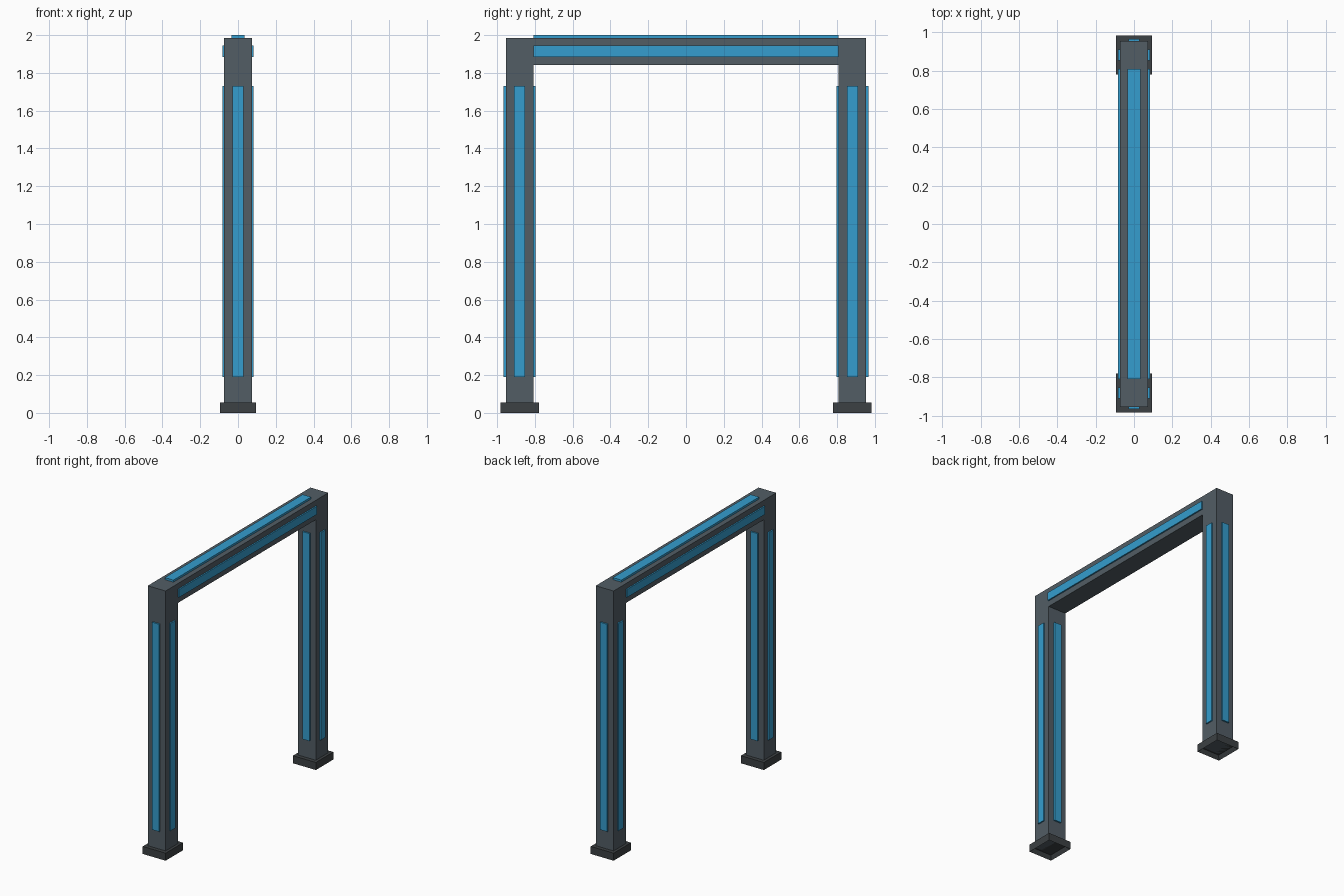
import bpy, bmesh
from mathutils import Matrix, Vector

if "Cube" in bpy.data.objects:
    bpy.data.objects.remove(bpy.data.objects["Cube"])


def material(name, color):
    m = bpy.data.materials.new(name)
    m.diffuse_color = color
    m.use_nodes = True
    m.node_tree.nodes["Principled BSDF"].inputs["Base Color"].default_value = m.diffuse_color
    return m


STEEL = material("dark_steel", (0.085, 0.11, 0.13, 1))
BASE = material("black_metal", (0.045, 0.052, 0.056, 1))
BLUE = material("blue_panel", (0.035, 0.34, 0.62, 1))


def finish(bm, name, mat):
    bmesh.ops.recalc_face_normals(bm, faces=bm.faces)
    me = bpy.data.meshes.new(name)
    bm.to_mesh(me)
    bm.free()
    me.materials.append(mat)
    ob = bpy.data.objects.new(name, me)
    bpy.context.collection.objects.link(ob)
    return ob


def box(name, lo, hi, mat):
    lo, hi = Vector(lo), Vector(hi)
    bm = bmesh.new()
    bmesh.ops.create_cube(bm, size=1, matrix=Matrix.Translation((lo + hi) / 2)
                          @ Matrix.Diagonal((*(hi - lo), 1)))
    return finish(bm, name, mat)


H = 0.073            # half thickness of the square tube
P = 0.083            # panel face distance from tube axis
YC = 0.881           # post axis
TOP, ZB = 1.985, 1.914   # frame top, beam axis

# Gate frame: one arch profile extruded across x
out, inn = YC + H, YC - H
arch = [(-out, 0.03), (-out, TOP), (out, TOP), (out, 0.03),
        (inn, 0.03), (inn, 1.841), (-inn, 1.841), (-inn, 0.03)]
bm = bmesh.new()
face = bm.faces.new([bm.verts.new((-H, y, z)) for y, z in arch])
ext = bmesh.ops.extrude_face_region(bm, geom=[face], use_keep_orig=True)
bmesh.ops.translate(bm, vec=(2 * H, 0, 0),
                    verts=[v for v in ext["geom"] if isinstance(v, bmesh.types.BMVert)])
finish(bm, "gate_frame", STEEL)

for side, s in (("front", -1), ("back", 1)):
    y = s * YC
    # Foot: collar around the post, hollow underneath
    bm = bmesh.new()
    bmesh.ops.create_cube(bm, size=1, matrix=Matrix.Translation((0, y, 0.028))
                          @ Matrix.Diagonal((0.188, 0.204, 0.056, 1)))
    bottom = [f for f in bm.faces if f.normal.z < -0.5]
    bmesh.ops.inset_region(bm, faces=bottom, thickness=0.022)
    bmesh.ops.translate(bm, vec=(0, 0, 0.03), verts=bottom[0].verts)
    finish(bm, side + "_foot", BASE)
    # Panels on all four sides of the post
    for d in (-1, 1):
        tag = "left" if d < 0 else "right"
        xs = sorted((d * (H - 0.01), d * P))
        box(f"{side}_post_{tag}_panel", (xs[0], y - 0.029, 0.19), (xs[1], y + 0.029, 1.73), BLUE)
        ys = sorted((y + d * (H - 0.01), y + d * (P + 0.001)))
        tag = "outer" if d == s else "inner"
        box(f"{side}_post_{tag}_panel", (-0.029, ys[0], 0.19), (0.029, ys[1], 1.73), BLUE)

# Beam panels: both sides and the top
for tag, d in (("left", -1), ("right", 1)):
    xs = sorted((d * (H - 0.01), d * P))
    box(f"beam_{tag}_panel", (xs[0], -0.808, ZB - 0.03), (xs[1], 0.808, ZB + 0.03), BLUE)
box("beam_top_panel", (-0.035, -0.808, TOP - 0.01), (0.035, 0.808, 2.0), BLUE)
